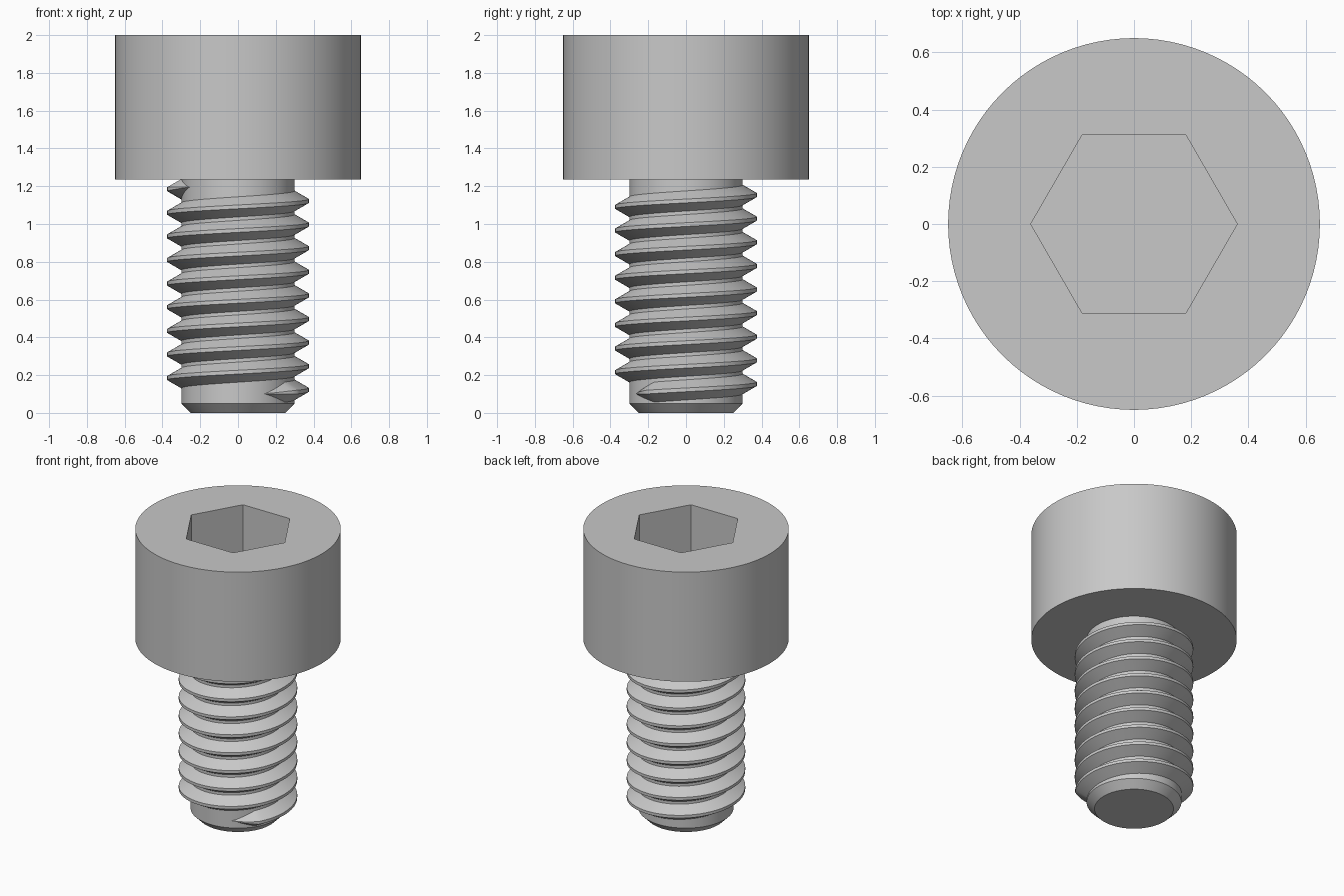
import bpy, bmesh
from math import sin, cos, pi, radians

if "Cube" in bpy.data.objects:
    bpy.data.objects.remove(bpy.data.objects["Cube"])

SEG = 96
SHAFT_R, CREST_R, PITCH = 0.3, 0.375, 0.125
HEAD_R, HEAD_Z, TOP_Z = 0.65, 1.235, 2.0

steel = bpy.data.materials.new("grey_steel")
steel.use_nodes = True
grey = (0.58, 0.58, 0.58, 1)
steel.diffuse_color = grey
steel.node_tree.nodes["Principled BSDF"].inputs["Base Color"].default_value = grey


def circle(r, z):
    return [(r * cos(2 * pi * i / SEG), r * sin(2 * pi * i / SEG), z) for i in range(SEG)]


def hexagon(r, z):
    """Six-sided ring with its corners on the x axis, sampled like the circles."""
    side, pts = SEG // 6, []
    for i in range(SEG):
        k, t = i // side, (i % side) / side
        a, b = k * pi / 3, (k + 1) * pi / 3
        pts.append((r * (cos(a) * (1 - t) + cos(b) * t),
                    r * (sin(a) * (1 - t) + sin(b) * t), z))
    return pts


def loft(name, rings, cap_start=False, cap_end=False):
    """Skin a list of closed rings into one object."""
    bm = bmesh.new()
    loops = [[bm.verts.new(p) for p in ring] for ring in rings]
    for low, high in zip(loops, loops[1:]):
        n = len(low)
        for i in range(n):
            j = (i + 1) % n
            bm.faces.new((low[i], low[j], high[j], high[i]))
    if cap_start:
        bm.faces.new(loops[0][::-1])
    if cap_end:
        bm.faces.new(loops[-1])
    bmesh.ops.recalc_face_normals(bm, faces=bm.faces[:])
    mesh = bpy.data.meshes.new(name)
    bm.to_mesh(mesh)
    bm.free()
    mesh.materials.append(steel)
    obj = bpy.data.objects.new(name, mesh)
    bpy.context.collection.objects.link(obj)
    bpy.ops.object.select_all(action='DESELECT')
    obj.select_set(True)
    bpy.context.view_layer.objects.active = obj
    bpy.ops.object.shade_smooth_by_angle(angle=radians(25))
    return obj


# Cylindrical head with hexagonal socket
loft("head", [circle(SHAFT_R, HEAD_Z), circle(HEAD_R, HEAD_Z), circle(HEAD_R, TOP_Z),
              hexagon(0.361, TOP_Z), hexagon(0.361, TOP_Z - 0.4)], cap_end=True)

# Shaft with chamfered tip
loft("shaft", [circle(0.25, 0), circle(SHAFT_R, 0.05), circle(SHAFT_R, HEAD_Z)], cap_start=True)

# Right-handed helical thread, tapering into the shaft at both ends
start, end, taper = -62, 8 * 360 + 211, 28
steps = 800
rings = []
for i in range(steps + 1):
    deg = start + (end - start) * i / steps
    fade = max(0.02, min(1, (deg - start) / taper, (end - deg) / taper))
    a, z = radians(deg), 0.122 + PITCH * deg / 360
    crest = SHAFT_R + (CREST_R - SHAFT_R) * fade
    root, flat, inner = 0.055 * fade, 0.01 * fade, SHAFT_R - 0.003
    profile = [(inner, -root), (crest, -flat), (crest, flat), (inner, root)]
    rings.append([(r * cos(a), r * sin(a), z + dz) for r, dz in profile])
loft("thread", rings, cap_start=True, cap_end=True)
